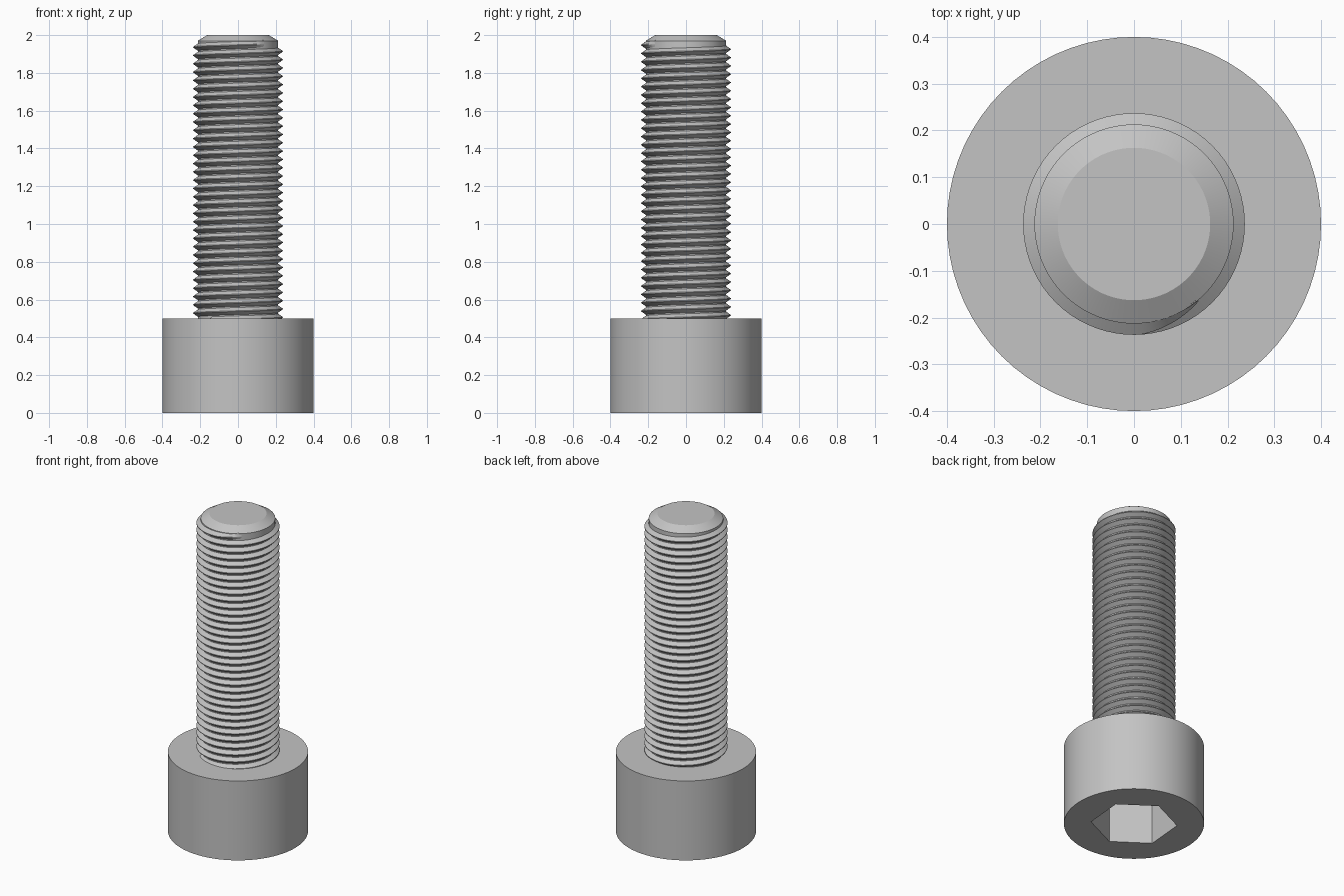
import bpy
import bmesh
from math import cos, sin, pi, radians

cube = bpy.data.objects.get("Cube")
if cube:
    bpy.data.objects.remove(cube, do_unlink=True)

SEGMENTS = 72
HEAD_RADIUS, HEAD_TOP = 0.4, 0.5
HEX_RADIUS, HEX_DEPTH, HEX_TURN = 0.246, 0.3, radians(25)
ROOT, CREST = 0.213, 0.237
PITCH = 0.044
THREAD_TOP, THREAD_END = 1.952, radians(-50)

steel = bpy.data.materials.new("steel grey")
steel.use_nodes = True
grey = (0.55, 0.55, 0.55, 1)
steel.diffuse_color = grey
steel.node_tree.nodes["Principled BSDF"].inputs["Base Color"].default_value = grey


def ring(bm, radius, z, count=SEGMENTS, turn=0.0):
    angles = [turn + 2 * pi * i / count for i in range(count)]
    return [bm.verts.new((radius * cos(a), radius * sin(a), z)) for a in angles]


def bridge(bm, a, b):
    n = len(a)
    for i in range(n):
        j = (i + 1) % n
        bm.faces.new((a[i], a[j], b[j], b[i]))


def loop_edges(bm, verts):
    return [bm.edges.get((v, verts[i - 1])) for i, v in enumerate(verts)]


def finish(bm, name):
    bmesh.ops.recalc_face_normals(bm, faces=bm.faces)
    mesh = bpy.data.meshes.new(name)
    bm.to_mesh(mesh)
    bm.free()
    mesh.materials.append(steel)
    obj = bpy.data.objects.new(name, mesh)
    bpy.context.collection.objects.link(obj)
    bpy.ops.object.select_all(action='DESELECT')
    obj.select_set(True)
    bpy.context.view_layer.objects.active = obj
    bpy.ops.object.shade_smooth_by_angle(angle=radians(25))


# Cylindrical head with a hexagonal socket in its underside
bm = bmesh.new()
rim = ring(bm, HEAD_RADIUS, 0)
top = ring(bm, HEAD_RADIUS, HEAD_TOP)
bridge(bm, rim, top)
bm.faces.new(top)
mouth = ring(bm, HEX_RADIUS, 0, 6, HEX_TURN)
floor = ring(bm, HEX_RADIUS, HEX_DEPTH, 6, HEX_TURN)
bridge(bm, mouth, floor)
bm.faces.new(floor)
bmesh.ops.triangle_fill(bm, use_beauty=True,
                        edges=loop_edges(bm, rim) + loop_edges(bm, mouth))
finish(bm, "head")

# Shank core with a chamfered tip
bm = bmesh.new()
rings = [ring(bm, r, z) for r, z in ((ROOT, HEAD_TOP - 0.02), (ROOT, 1.97), (0.163, 2))]
for a, b in zip(rings, rings[1:]):
    bridge(bm, a, b)
bm.faces.new(rings[0])
bm.faces.new(rings[-1])
finish(bm, "shank")

# Right-handed helical thread, fading out at the tip
bm = bmesh.new()
half, flat, sunk = 0.021, 0.002, 0.003
steps = int((THREAD_TOP - HEAD_TOP + 0.01) / PITCH * SEGMENTS)
previous = None
for i in range(steps + 1):
    angle = THREAD_END - 2 * pi * i / SEGMENTS
    z = THREAD_TOP - PITCH * i / SEGMENTS
    crest = ROOT + (CREST - ROOT) * min(1, 0.1 + i / 8)
    section = [bm.verts.new((r * cos(angle), r * sin(angle), z + dz))
               for r, dz in ((ROOT - sunk, -half), (crest, -flat),
                             (crest, flat), (ROOT - sunk, half))]
    if previous:
        bridge(bm, previous, section)
    else:
        bm.faces.new(section)
    previous = section
bm.faces.new(previous)
finish(bm, "thread")
